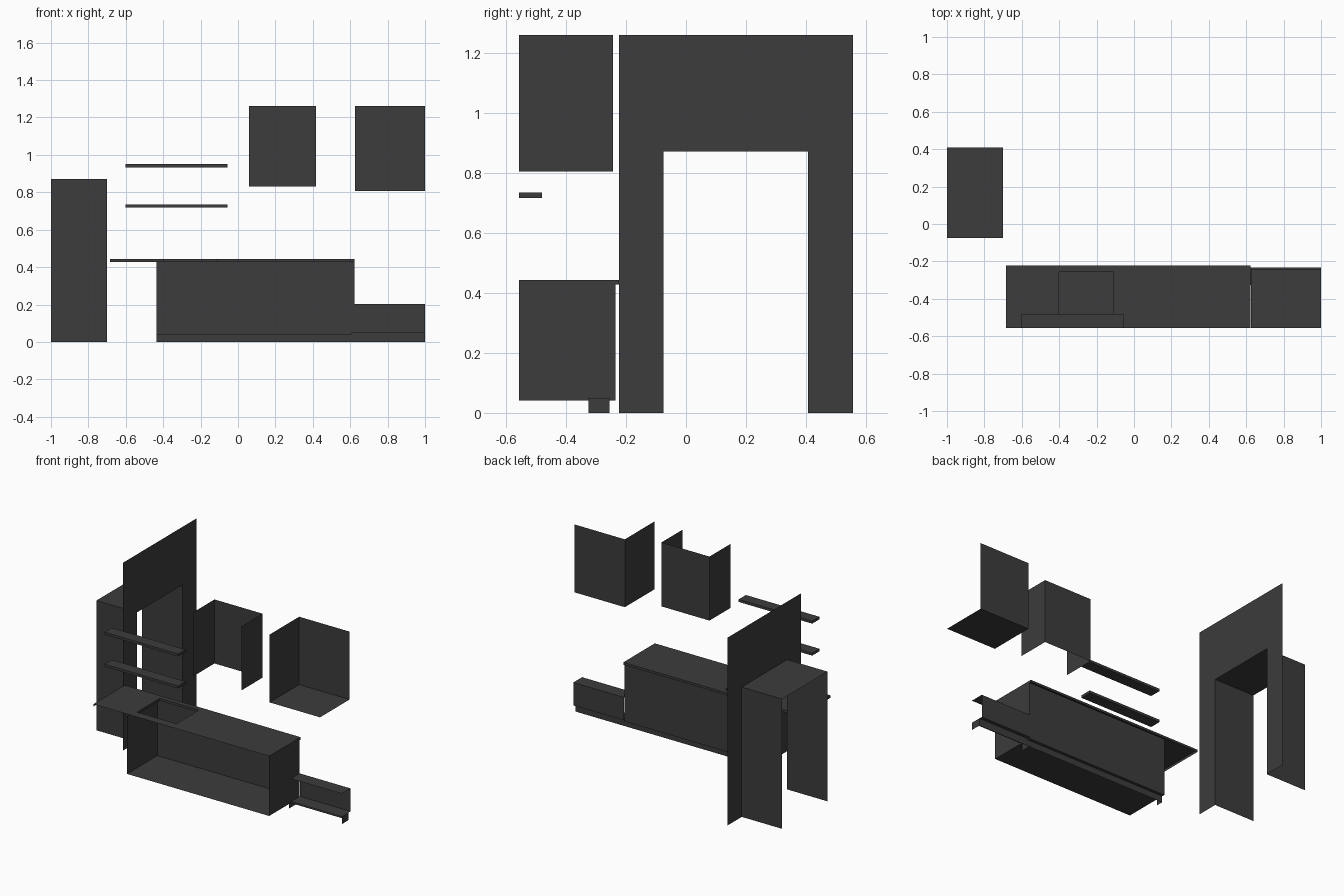
import bpy, bmesh

if "Cube" in bpy.data.objects:
    bpy.data.objects.remove(bpy.data.objects["Cube"])

grey = bpy.data.materials.new("dark_grey")
grey.diffuse_color = (0.045, 0.045, 0.045, 1)
grey.use_nodes = True
grey.node_tree.nodes["Principled BSDF"].inputs["Base Color"].default_value = grey.diffuse_color


def finish(name, bm):
    bmesh.ops.remove_doubles(bm, verts=bm.verts, dist=1e-5)
    me = bpy.data.meshes.new(name)
    bm.to_mesh(me)
    bm.free()
    me.materials.append(grey)
    ob = bpy.data.objects.new(name, me)
    bpy.context.collection.objects.link(ob)
    return ob


# Corner order of each box side: l/r = -x/+x, f/b = -y/+y, d/u = -z/+z
SIDES = {"l": (0, 1, 3, 2), "r": (4, 6, 7, 5), "f": (0, 4, 5, 1),
         "b": (2, 3, 7, 6), "d": (0, 2, 6, 4), "u": (1, 5, 7, 3)}


def add_sides(bm, x, y, z, sides):
    v = [bm.verts.new((a, b, c)) for a in x for b in y for c in z]
    for s in sides:
        bm.faces.new([v[i] for i in SIDES[s]])
    bmesh.ops.delete(bm, geom=[p for p in v if not p.link_faces], context="VERTS")


def shell(name, x, y, z, sides="lrfbdu"):
    """Thin box that keeps only the listed sides."""
    bm = bmesh.new()
    add_sides(bm, x, y, z, sides)
    return finish(name, bm)


WALL = -0.557      # plane of the missing room wall
FRONT = -0.235     # plane of the cabinet doors

# Tall wall panel with a doorway recess
bm = bmesh.new()
px, y0, y1 = -0.7, -0.075, 0.408
outline = [(-0.223, 0), (y0, 0), (y0, 0.872), (y1, 0.872), (y1, 0),
           (0.557, 0), (0.557, 1.262), (-0.223, 1.262)]
bm.faces.new([bm.verts.new((px, y, z)) for y, z in outline])
add_sides(bm, (-1, px), (y0, y1), (0, 0.872), "fbu")
finish("doorway_panel", bm)

# Base cabinet, open to the wall
shell("base_cabinet", (-0.435, 0.622), (WALL, FRONT), (0.042, 0.43), "lrbd")
shell("base_kick_board", (-0.435, 0.608), (-0.302, -0.255), (0, 0.042), "lb")

# Countertop with sink cut-out and a thin lip
bm = bmesh.new()
top, under = 0.444, 0.428
cx, cy = (-0.685, 0.622), (WALL, -0.223)
hx, hy = (-0.402, -0.11), (-0.498, -0.257)


def ring(x, y):
    return [bm.verts.new((a, b, top)) for a, b in
            ((x[0], y[0]), (x[1], y[0]), (x[1], y[1]), (x[0], y[1]))]


outer, inner = ring(cx, cy), ring(hx, hy)
for i in range(4):
    j = (i + 1) % 4
    bm.faces.new((outer[i], outer[j], inner[j], inner[i]))
add_sides(bm, cx, cy, (under, top), "lrb")
add_sides(bm, hx, hy, (under, top), "lrfb")
finish("countertop", bm)

# Low drawer unit beside the base cabinet
shell("low_unit", (0.622, 1), (-0.325, -0.232), (0.05, 0.204), "bdu")
shell("low_unit_kick_board", (0.608, 1), (-0.325, -0.255), (0, 0.05), "lrb")

# Wall cabinets
shell("wall_cabinet_small", (0.06, 0.417), (WALL, -0.335), (0.832, 1.262), "lrb")
shell("wall_cabinet_large", (0.625, 1), (WALL, -0.243), (0.806, 1.262), "lbd")

# Two shelves
for name, z in (("lower_shelf", 0.718), ("upper_shelf", 0.933)):
    shell(name, (-0.602, -0.055), (WALL, -0.48), (z, z + 0.017))
